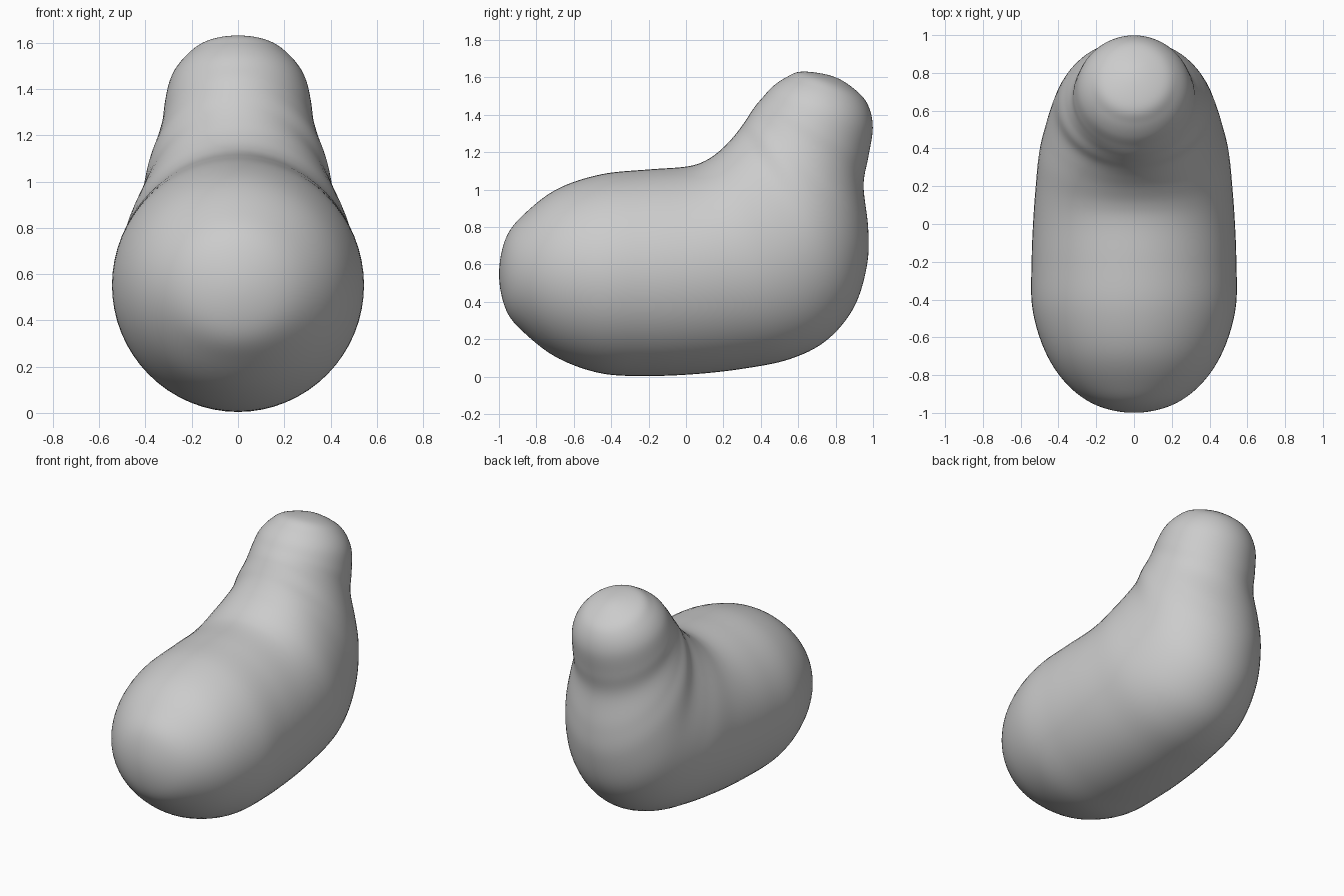
import bpy, bmesh, math

if "Cube" in bpy.data.objects:
    bpy.data.objects.remove(bpy.data.objects["Cube"])

# Sections swept from the front of the body, round the bend and up to the head:
# (inner y, inner z, outer y, outer z, half width, widest point from inner to outer)
SECTIONS = [
    (-1.0, .55, -1.0, .55, 0, .5),
    (-.96, .75, -.96, .35, .2, .5),
    (-.85, .885, -.85, .22, .355, .5),
    (-.68, 1.01, -.68, .095, .47, .5),
    (-.45, 1.085, -.45, .015, .54, .5),
    (-.2, 1.11, -.2, .002, .544, .5),
    (0, 1.125, .05, .012, .535, .5),
    (.1, 1.155, .3, .04, .522, .5),
    (.18, 1.21, .55, .09, .505, .51),
    (.24, 1.27, .75, .19, .47, .52),
    (.285, 1.325, .9, .37, .43, .53),
    (.32, 1.375, .97, .6, .4, .5),
    (.35, 1.42, .975, .8, .362, .5),
    (.375, 1.455, .95, 1.02, .33, .5),
    (.41, 1.495, .975, 1.17, .318, .5),
    (.46, 1.55, 1.0, 1.33, .292, .5),
    (.53, 1.598, .975, 1.45, .235, .5),
    (.62, 1.632, .91, 1.53, .155, .5),
    (.79, 1.605, .79, 1.605, 0, .5),
]
SIDES, STEPS = 64, 8


def through_pole(s):
    # Continue a section past a pole so the end caps stay round
    return (s[2], s[3], s[0], s[1], -s[4], s[5])


def spline(p, t):
    a, b, c, d = p
    return [.5 * (2 * j + (k - i) * t + (2 * i - 5 * j + 4 * k - l) * t * t
                  + (3 * j - i - 3 * k + l) * t ** 3)
            for i, j, k, l in zip(a, b, c, d)]


def ring(bm, s):
    yi, zi, yo, zo, w, f = s
    verts = []
    for n in range(SIDES):
        a = 2 * math.pi * n / SIDES
        c = math.cos(a)
        t = f - c * (f if c > 0 else 1 - f)
        verts.append(bm.verts.new((w * math.sin(a), yi + (yo - yi) * t, zi + (zo - zi) * t)))
    return verts


# Dense rings interpolated between the sections
pts = [through_pole(SECTIONS[1])] + SECTIONS + [through_pole(SECTIONS[-2])]
dense = [spline(pts[i:i + 4], k / STEPS)
         for i in range(len(SECTIONS) - 1) for k in range(STEPS)]
dense.append(SECTIONS[-1])

bm = bmesh.new()
rings = [ring(bm, s) for s in dense]
for a, b in zip(rings, rings[1:]):
    for n in range(SIDES):
        m = (n + 1) % SIDES
        bm.faces.new((a[n], a[m], b[m], b[n]))
bmesh.ops.remove_doubles(bm, verts=bm.verts, dist=1e-5)
bmesh.ops.recalc_face_normals(bm, faces=bm.faces)
for f in bm.faces:
    f.smooth = True

mesh = bpy.data.meshes.new("body_and_head")
bm.to_mesh(mesh)
bm.free()
body = bpy.data.objects.new("body_and_head", mesh)
bpy.context.collection.objects.link(body)

# Even out small ripples
mod = body.modifiers.new("soften", 'SMOOTH')
mod.factor = .5
mod.iterations = 6
